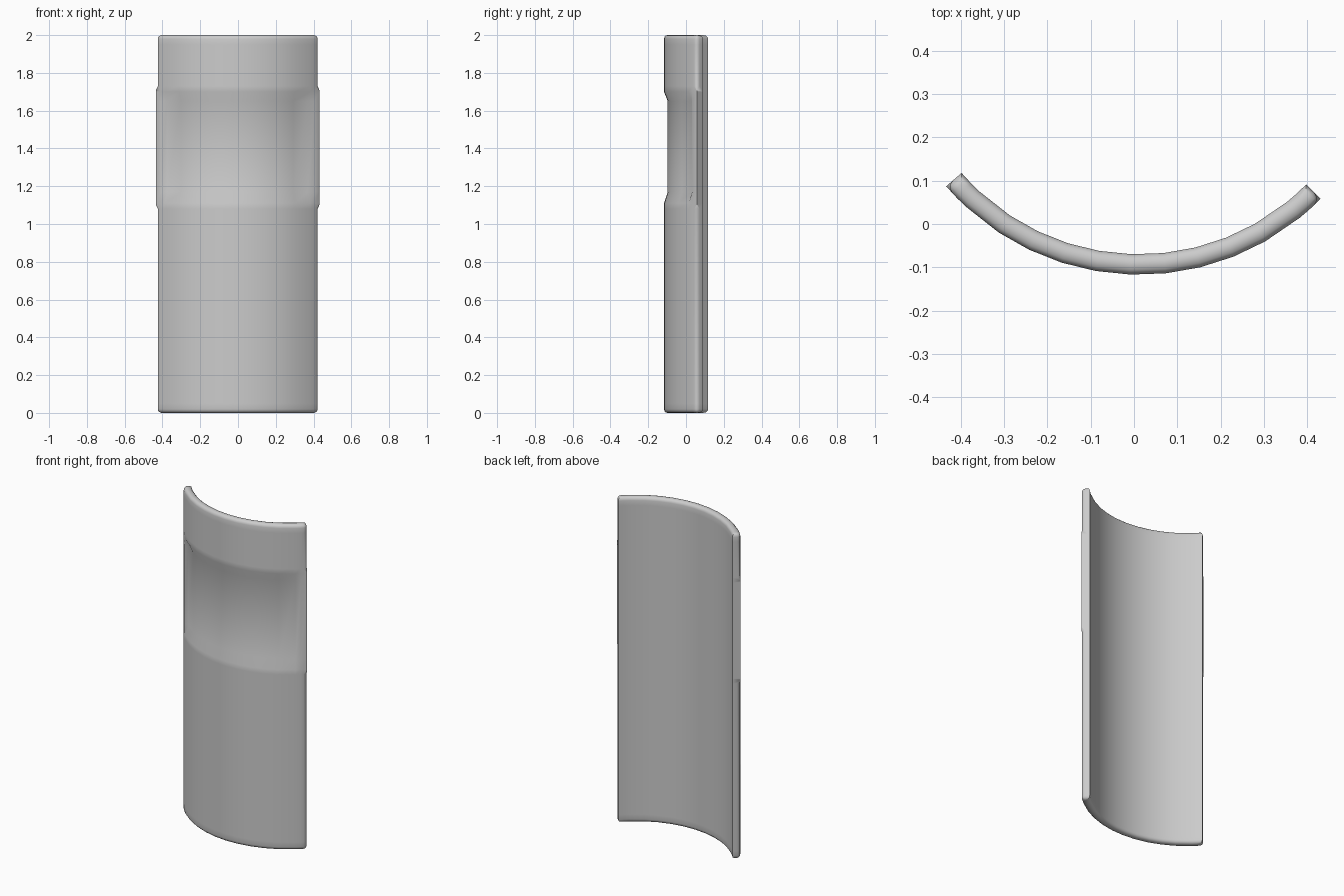
import bpy, bmesh, math

if "Cube" in bpy.data.objects:
    bpy.data.objects.remove(bpy.data.objects["Cube"], do_unlink=True)

R_OUT, R_IN = 0.588, 0.541            # curved plate radii
CX, CY = 0.012, 0.471                 # centre of curvature
TILT = math.radians(-1.93)
HALF, RECESS = 47.3, 0.02

# Column angles (degrees) and row heights of the shell grid
step = HALF / 6
half_cols = [step * i for i in range(1, 5)] + [41.0, 43.8, HALF]
cols = [-a for a in reversed(half_cols)] + [0] + half_cols
rows = [0, 0.05, 1.08, 1.11, 1.17, 1.65, 1.70, 1.73, 1.95, 2.0]


def point(r, deg, z):
    a = math.radians(deg) + TILT
    return (CX + r * math.sin(a), CY - r * math.cos(a), z)


def outer_radius(deg, z):
    sunk = abs(deg) < 41.5 and 1.16 < z < 1.66
    return R_OUT - RECESS if sunk else R_OUT


# Shell: outer grid with the sunken band, inner grid, and a rim joining them
bm = bmesh.new()
outer = [[bm.verts.new(point(outer_radius(a, z), a, z)) for a in cols] for z in rows]
inner = [[bm.verts.new(point(R_IN, a, z)) for a in cols] for z in rows]
nr, nc = len(rows) - 1, len(cols) - 1
for k in range(nr):
    for j in range(nc):
        for g in (outer, inner):
            bm.faces.new((g[k][j], g[k][j + 1], g[k + 1][j + 1], g[k + 1][j]))
    for j in (0, nc):
        bm.faces.new((outer[k][j], inner[k][j], inner[k + 1][j], outer[k + 1][j]))
for k in (0, nr):
    for j in range(nc):
        bm.faces.new((outer[k][j], outer[k][j + 1], inner[k][j + 1], inner[k][j]))
bmesh.ops.recalc_face_normals(bm, faces=bm.faces)

# Round the top and bottom rims, and the front corners except beside the band
rim = set()
for k in (0, nr):
    for g in (outer, inner):
        rim.update(bm.edges.get((g[k][j], g[k][j + 1])) for j in range(nc))
    rim.update(bm.edges.get((outer[k][j], inner[k][j])) for j in (0, nc))
for k in range(nr):
    if not 1.07 < rows[k] < 1.72:
        rim.update(bm.edges.get((outer[k][j], outer[k + 1][j])) for j in (0, nc))
bmesh.ops.bevel(bm, geom=list(rim), offset=0.02, offset_type='OFFSET',
                segments=3, profile=0.5, affect='EDGES', clamp_overlap=True)

mesh = bpy.data.meshes.new("curved_panel")
bm.to_mesh(mesh)
bm.free()
panel = bpy.data.objects.new("curved_panel", mesh)
bpy.context.collection.objects.link(panel)

# Plain grey finish
grey = bpy.data.materials.new("light_grey")
grey.use_nodes = True
colour = (0.6, 0.6, 0.6, 1)
grey.diffuse_color = colour
grey.node_tree.nodes["Principled BSDF"].inputs["Base Color"].default_value = colour
mesh.materials.append(grey)

bpy.ops.object.select_all(action='DESELECT')
panel.select_set(True)
bpy.context.view_layer.objects.active = panel
bpy.ops.object.shade_smooth_by_angle(angle=math.radians(50))
